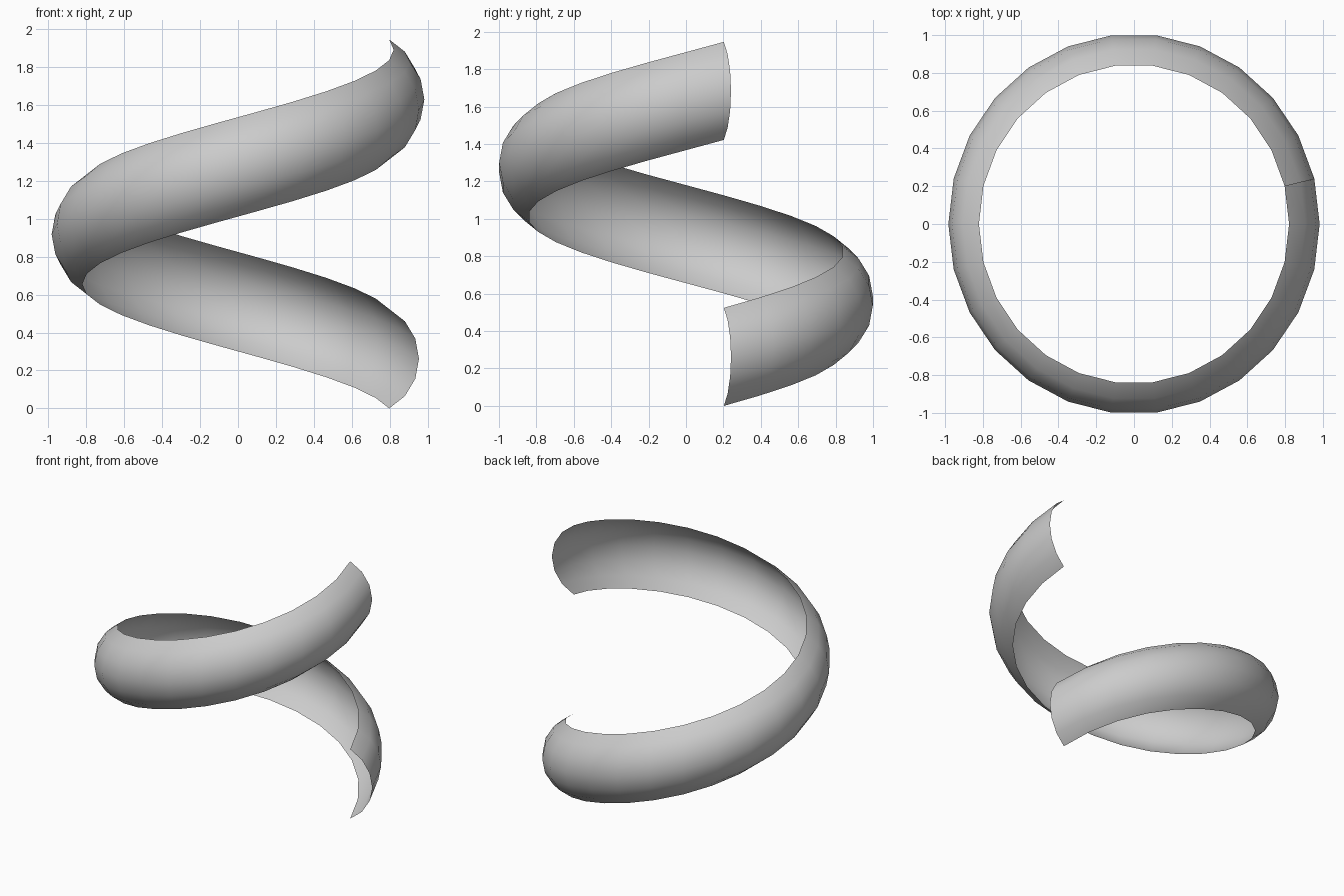
import bpy, math

if "Cube" in bpy.data.objects:
    bpy.data.objects.remove(bpy.data.objects["Cube"])

TURN_STEPS = 26           # segments around the single turn
ARC_STEPS = 6             # segments across the curved band
RX, RY = 0.983, 1.006     # crest radii of the coil
HALF, ARC_R = 0.262, 0.293  # half width of band, radius of its arc section
RISE = 1.422
STEP = math.tau / TURN_STEPS

# Arc cross-section: (inward offset, height), bulging outwards
half_angle = math.asin(HALF / ARC_R)
profile = []
for j in range(ARC_STEPS + 1):
    a = -half_angle + 2 * half_angle * j / ARC_STEPS
    profile.append((ARC_R * (1 - math.cos(a)), HALF + ARC_R * math.sin(a)))

# Sweep the section up one counter-clockwise turn
verts, faces = [], []
n = len(profile)
for i in range(TURN_STEPS + 1):
    t = STEP * (1 + i)
    for inset, z in profile:
        verts.append(((RX - inset) * math.cos(t), (RY - inset) * math.sin(t),
                      z + RISE * i / TURN_STEPS))
for i in range(TURN_STEPS):
    for j in range(n - 1):
        a, b = i * n + j, (i + 1) * n + j
        faces.append((a, b, b + 1, a + 1))

mesh = bpy.data.meshes.new("spiral_band")
mesh.from_pydata(verts, [], faces)
mesh.shade_smooth()
band = bpy.data.objects.new("spiral_band", mesh)
bpy.context.collection.objects.link(band)
